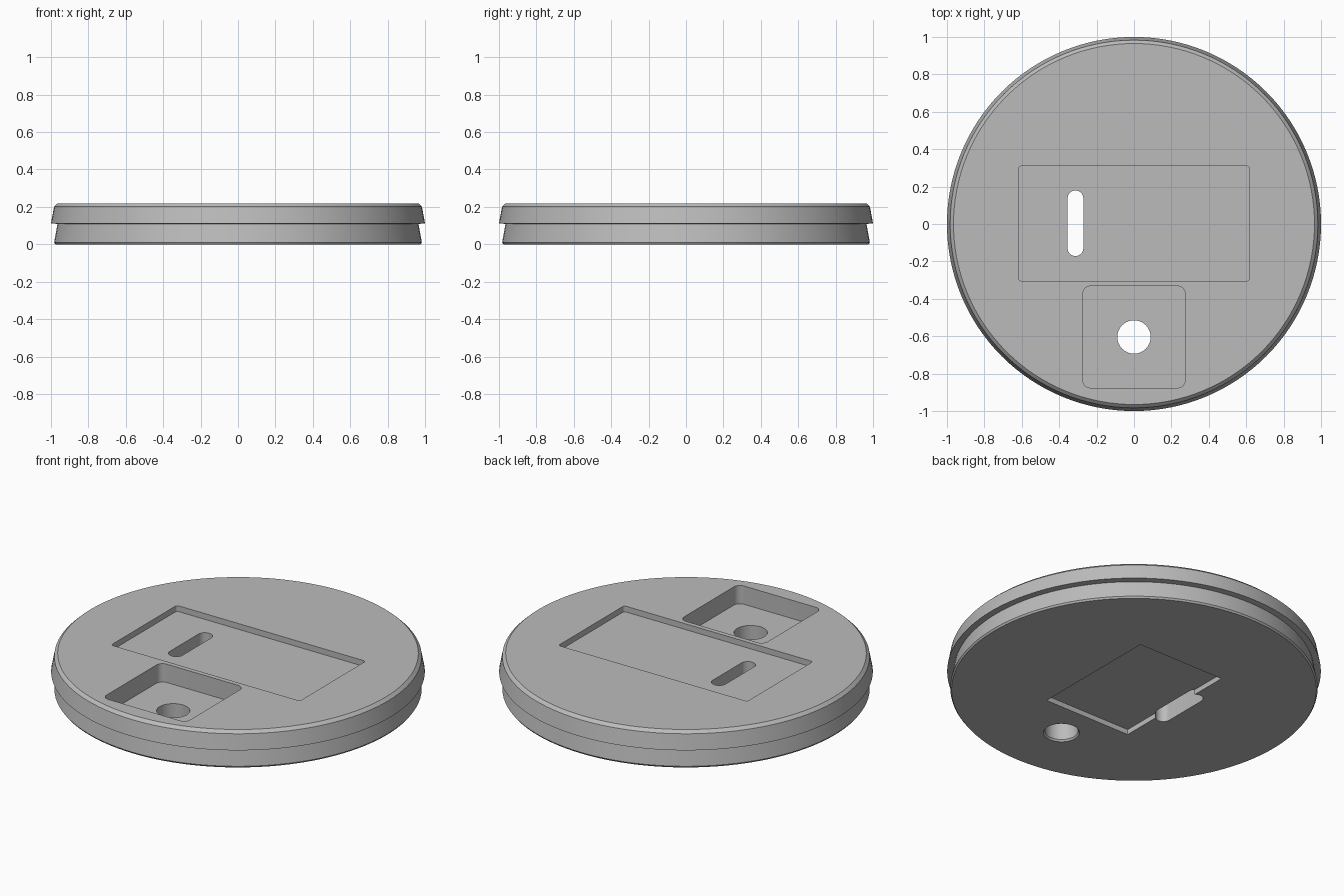
import bpy, bmesh, math

if "Cube" in bpy.data.objects:
    bpy.data.objects.remove(bpy.data.objects["Cube"], do_unlink=True)

grey = bpy.data.materials.new("plain_grey")
grey.use_nodes = True
colour = (0.5, 0.5, 0.5, 1)
grey.diffuse_color = colour
grey.node_tree.nodes["Principled BSDF"].inputs["Base Color"].default_value = colour


def loft(name, rings):
    """Closed solid through a stack of matching point rings."""
    bm = bmesh.new()
    rows = [[bm.verts.new(p) for p in ring] for ring in rings]
    n = len(rows[0])
    for low, high in zip(rows, rows[1:]):
        for i in range(n):
            j = (i + 1) % n
            bm.faces.new((low[i], low[j], high[j], high[i]))
    bm.faces.new(rows[0][::-1])
    bm.faces.new(rows[-1])
    mesh = bpy.data.meshes.new(name)
    bm.to_mesh(mesh)
    bm.free()
    mesh.materials.append(grey)
    obj = bpy.data.objects.new(name, mesh)
    bpy.context.collection.objects.link(obj)
    return obj


def circle(radius, z, cy=0, segments=128):
    step = math.tau / segments
    return [(radius * math.cos(i * step), cy + radius * math.sin(i * step), z)
            for i in range(segments)]


def rounded_rect(cx, cy, half_x, half_y, radius, z, steps=8):
    points = []
    for corner, (sx, sy) in enumerate([(1, 1), (-1, 1), (-1, -1), (1, -1)]):
        for i in range(steps + 1):
            a = (corner + i / steps) * math.pi / 2
            points.append((cx + sx * (half_x - radius) + radius * math.cos(a),
                           cy + sy * (half_y - radius) + radius * math.sin(a), z))
    return points


def pocket(name, shape, low, high):
    return loft(name, [rounded_rect(*shape, low), rounded_rect(*shape, high)])


# Stacked disc: tapered lower half, overhanging upper half, chamfered rims
profile = [(0.976, 0), (0.983, 0.01), (0.965, 0.109),
           (1.0, 0.112), (0.983, 0.202), (0.965, 0.219)]
body = loft("disc_body", [circle(r, z) for r, z in profile])

# Recesses and through openings
hole_y = -0.604
cutters = [
    pocket("wide_pocket_cutter", (0, 0.003, 0.617, 0.307, 0.015), 0.185, 0.3),
    pocket("square_pocket_cutter", (0, hole_y, 0.273, 0.272, 0.04), 0.111, 0.3),
    pocket("underside_pocket_cutter", (0, 0, 0.283, 0.39, 0.003), -0.1, 0.03),
    pocket("slot_cutter", (-0.313, 0.004, 0.042, 0.175, 0.0415), -0.1, 0.3),
    loft("round_hole_cutter", [circle(r, z, hole_y, 64) for r, z in
                               [(0.097, -0.1), (0.097, 0), (0.089, 0.01), (0.089, 0.3)]]),
]
bpy.context.view_layer.objects.active = body
for cutter in cutters:
    cutter.hide_render = True
    cut = body.modifiers.new(cutter.name, "BOOLEAN")
    cut.operation = "DIFFERENCE"
    cut.solver = "EXACT"
    cut.object = cutter
    bpy.ops.object.modifier_apply(modifier=cut.name)
    bpy.data.objects.remove(cutter, do_unlink=True)

# Smooth round walls, crisp edges
bpy.ops.object.select_all(action="DESELECT")
body.select_set(True)
bpy.ops.object.shade_smooth_by_angle(angle=math.radians(20))
